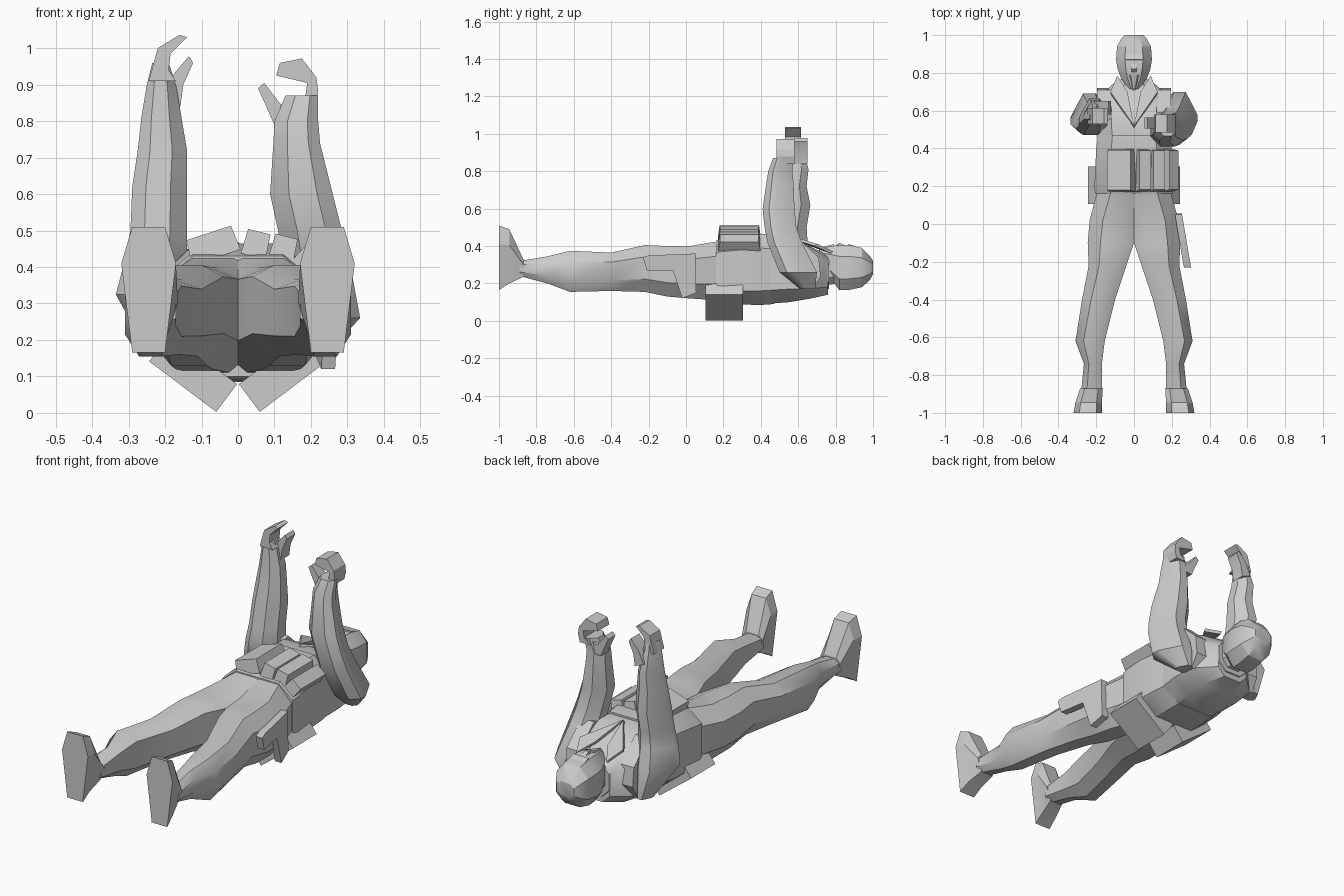
import bpy
import bmesh
from math import radians
from mathutils import Vector, Matrix

default_cube = bpy.data.objects.get("Cube")
if default_cube:
    bpy.data.objects.remove(default_cube, do_unlink=True)

grey = bpy.data.materials.new("plain_grey")
grey.use_nodes = True
colour = (.6, .6, .6, 1)
grey.diffuse_color = colour
grey.node_tree.nodes["Principled BSDF"].inputs["Base Color"].default_value = colour

# Cross-section outlines inside a unit square
OCTAGON = [(1, .5), (.5, 1), (-.5, 1), (-1, .5), (-1, -.5), (-.5, -1), (.5, -1), (1, -.5)]
BROAD = [(1, .6), (.6, 1), (-.6, 1), (-1, .6), (-1, -.6), (-.55, -1), (.55, -1), (1, -.6)]
SHOE = [(.6, 1), (1, .42), (.6, -1), (-.6, -1), (-1, .42), (-.6, 1)]
THIGH = [(1, .5), (.45, 1), (-.4, 1), (-1, .75), (-1, -.5), (-.3, -1), (.5, -1), (1, -.45)]
SLEEVE = [(1, -.2), (.3, 1), (-.4, 1), (-1, .4), (-1, -.4), (-.4, -1), (.5, -1), (1, -.6)]


def finish(name, bm, smooth_angle=35):
    """Turn a bmesh into a shaded, coloured object."""
    bmesh.ops.recalc_face_normals(bm, faces=bm.faces)
    mesh = bpy.data.meshes.new(name)
    bm.to_mesh(mesh)
    bm.free()
    mesh.materials.append(grey)
    part = bpy.data.objects.new(name, mesh)
    bpy.context.collection.objects.link(part)
    bpy.ops.object.select_all(action="DESELECT")
    part.select_set(True)
    bpy.context.view_layer.objects.active = part
    bpy.ops.object.shade_smooth_by_angle(angle=radians(smooth_angle))
    return part


def bridge(name, rings, smooth_angle=35):
    """Skin a closed body through rings of points."""
    bm = bmesh.new()
    loops = [[bm.verts.new(point) for point in ring] for ring in rings]
    for lower, upper in zip(loops, loops[1:]):
        for i in range(len(lower)):
            j = (i + 1) % len(lower)
            bm.faces.new((lower[i], lower[j], upper[j], upper[i]))
    bm.faces.new(loops[0])
    bm.faces.new(loops[-1])
    return finish(name, bm, smooth_angle)


def loft(name, outline, sections, axis="y", side=1, smooth_angle=35):
    """Each section is a station along the axis, then the two spans of its box."""
    rings = []
    for station, u_min, u_max, v_min, v_max in sections:
        ring = []
        for u, v in outline:
            a = (u_min + u_max + u * (u_max - u_min)) / 2
            b = (v_min + v_max + v * (v_max - v_min)) / 2
            ring.append((a * side, station, b) if axis == "y" else (a * side, b, station))
        rings.append(ring)
    return bridge(name, rings, smooth_angle)


def symmetric(name, outline, sections, smooth_angle=35):
    """Loft centred on the body: station, half width, bottom, top."""
    boxes = [(y, -w, w, low, high) for y, w, low, high in sections]
    return loft(name, outline, boxes, smooth_angle=smooth_angle)


def prism(name, points, start, end, axis="y"):
    """Extrude a flat outline along x or y."""
    def place(depth):
        return [(p, depth, q) if axis == "y" else (depth, p, q) for p, q in points]
    return bridge(name, [place(start), place(end)], 20)


def block(name, centre, size, tilt=0, taper=1):
    """Box turned about the body's length, with a narrower upper face."""
    bm = bmesh.new()
    bmesh.ops.create_cube(bm, size=1)
    for v in bm.verts:
        if v.co.z > 0:
            v.co.x *= taper
            v.co.y *= taper
        v.co = Vector(a * b for a, b in zip(v.co, size))
    turn = Matrix.Rotation(radians(tilt), 4, "Y")
    bm.transform(Matrix.Translation(centre) @ turn)
    return finish(name, bm, 20)


# Trunk and vest
symmetric("torso", BROAD, [
    (.17, .19, .11, .42), (.42, .19, .09, .45),
    (.55, .2, .1, .45), (.67, .19, .12, .39), (.76, .09, .14, .34)])
symmetric("vest", BROAD, [
    (.16, .205, .1, .43), (.19, .21, .09, .44), (.4, .2, .085, .465), (.47, .19, .09, .46)])
symmetric("neck", OCTAGON, [(.64, .08, .18, .37), (.82, .06, .2, .34)])
symmetric("collar", OCTAGON, [(.66, .15, .14, .40), (.72, .11, .15, .37), (.765, .09, .17, .34)])

# Head and face
symmetric("head", OCTAGON, [
    (.715, .03, .3, .385), (.775, .07, .22, .4), (.82, .087, .165, .405),
    (.87, .095, .165, .405), (.94, .09, .18, .39), (.985, .065, .22, .345), (1, .05, .25, .32)], 28)
prism("nose", [(.87, .395), (.82, .418), (.80, .40)], -.012, .012, "x")
prism("brow", [(.865, .39), (.87, .411), (.9, .40)], -.045, .045, "x")
symmetric("chin_guard", SHOE, [(.71, .008, .36, .39), (.79, .03, .37, .41)], 20)

# Parts shared by both sides; the thighs meet along the middle of the body
LEG = [(-.89, .17, .28, .24, .32), (-.74, .17, .265, .2, .345), (-.62, .155, .31, .155, .375),
       (-.4, .1, .275, .16, .365), (-.22, .04, .24, .155, .405), (-.1, 0, .245, .13, .4),
       (.02, -.02, .235, .12, .4), (.17, -.07, .195, .11, .425)]
FOOT = [(-1, .17, .32, .165, .51), (-.945, .17, .31, .2, .49), (-.87, .165, .285, .235, .33)]
for label, side in (("left", 1), ("right", -1)):
    loft(label + "_leg", THIGH, LEG, side=side)
    loft(label + "_foot", SHOE, FOOT, side=side, smooth_angle=20)
    block(label + "_hip_pouch", (side * .123, .205, .11), (.23, .2, .095), -37 * side)
    prism(label + "_shoulder_strap",
          [(.55, .44), (.59, .45), (.71, .34), (.72, .24), (.68, .17), (.65, .2), (.67, .32)],
          side * .12, side * .195, "x")
    lapel = [(0, .51, .455), (.125, .69, .40), (.088, .775, .36), (.035, .69, .40)]
    flap = [Vector((x * side, y, z)) for x, y, z in lapel]
    bridge(label + "_lapel", [flap, [p + Vector((0, .01, .012)) for p in flap]], 20)

# Raised arms, each in its own pose, narrowing into the shoulder
loft("left_arm", SLEEVE, [
    (.17, .18, .25, .61, .69), (.26, .16, .335, .5, .7), (.42, .12, .305, .435, .62),
    (.5, .11, .285, .42, .59), (.6, .088, .26, .41, .58), (.74, .097, .225, .43, .575),
    (.8, .1, .22, .44, .568), (.87, .13, .22, .465, .575)], axis="z")
loft("right_arm", SLEEVE, [
    (.17, .18, .25, .61, .69), (.325, .15, .335, .485, .69), (.42, .14, .31, .47, .65),
    (.5, .14, .295, .48, .645), (.62, .14, .29, .5, .665), (.72, .14, .275, .515, .645),
    (.81, .155, .265, .53, .655), (.9, .17, .25, .535, .63), (.96, .19, .235, .54, .615)],
    axis="z", side=-1)

# Curled hands
prism("left_fingers", [(.15, .84), (.21, .84), (.22, .88), (.215, .92), (.175, .972), (.115, .96),
                       (.105, .925), (.19, .905), (.185, .87)], .485, .58)
prism("left_thumb", [(.1, .79), (.17, .8), (.17, .865), (.118, .845), (.072, .905), (.055, .89)], .505, .565)
prism("right_fingers", [(-.245, .91), (-.22, 1), (-.16, 1.037), (-.14, 1.03),
                        (-.185, .985), (-.19, .94), (-.17, .91)], .53, .615)
prism("right_thumb", [(-.21, .86), (-.18, .925), (-.135, .978), (-.123, .96), (-.15, .9), (-.158, .84)], .58, .65)

# Chest pouches
block("wide_pouch", (-.07, .285, .46), (.14, .23, .07), -18, .92)
for number, (x, z, tilt) in enumerate([(.05, .463, 14), (.125, .45, 14), (.19, .415, 40)]):
    block("ammo_pouch_" + str(number + 1), (x, .285, z), (.07, .23, .07), tilt, .9)

# Thigh holster, leaning outward with the leg
side_profile = [(-.23, .34), (-.2, .35), (.05, .36), (.055, .15), (-.02, .12), (-.07, .27), (-.21, .27)]
inner = [(.225 - y * .17, y, z) for y, z in side_profile]
bridge("thigh_holster", [inner, [(x + .038, y, z) for x, y, z in inner]], 20)
